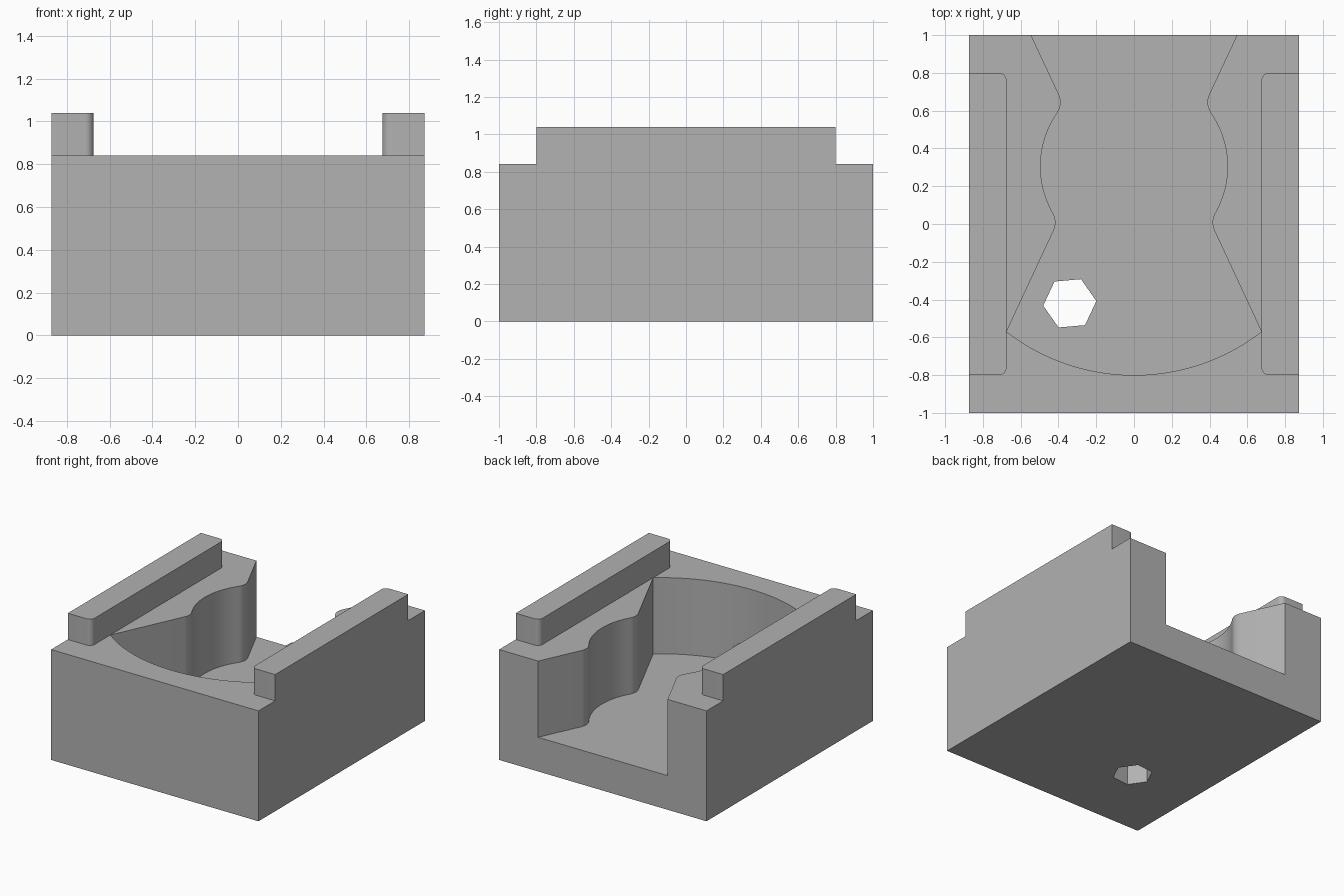
import bpy, bmesh
from math import radians, degrees, atan2, cos, sin

cube = bpy.data.objects.get("Cube")
if cube:
    bpy.data.objects.remove(cube, do_unlink=True)

grey = bpy.data.materials.new("plain_grey")
grey.use_nodes = True
colour = (0.445, 0.445, 0.445, 1)
grey.diffuse_color = colour
grey.node_tree.nodes["Principled BSDF"].inputs["Base Color"].default_value = colour


def arc(cx, cy, r, start, end, steps):
    """Points along an arc, angles in degrees."""
    angles = [radians(start + (end - start) * i / steps) for i in range(steps + 1)]
    return [(cx + r * cos(a), cy + r * sin(a)) for a in angles]


def prism(name, outline, z0, z1):
    """Extrude a flat outline from z0 to z1."""
    bm = bmesh.new()
    face = bm.faces.new([bm.verts.new((x, y, z0)) for x, y in outline])
    top = bmesh.ops.extrude_face_region(bm, geom=[face])["geom"]
    verts = [v for v in top if isinstance(v, bmesh.types.BMVert)]
    bmesh.ops.translate(bm, verts=verts, vec=(0, 0, z1 - z0))
    bmesh.ops.recalc_face_normals(bm, faces=bm.faces)
    mesh = bpy.data.meshes.new(name)
    bm.to_mesh(mesh)
    bm.free()
    mesh.materials.append(grey)
    obj = bpy.data.objects.new(name, mesh)
    bpy.context.collection.objects.link(obj)
    return obj


def activate(obj):
    bpy.ops.object.select_all(action="DESELECT")
    obj.select_set(True)
    bpy.context.view_layer.objects.active = obj


def cut(obj, cutter):
    mod = obj.modifiers.new("cut", "BOOLEAN")
    mod.operation = "DIFFERENCE"
    mod.solver = "EXACT"
    mod.object = cutter
    activate(obj)
    bpy.ops.object.modifier_apply(modifier=mod.name)
    bpy.data.objects.remove(cutter, do_unlink=True)


def smooth(obj):
    activate(obj)
    bpy.ops.object.shade_smooth_by_angle(angle=radians(30))


HALF_X, TOP, FLOOR = 0.873, 0.84, 0.26
RAIL_X, RAIL_Y, RAIL_TOP = 0.675, 0.8, 1.04

# Main block
body = prism("body", [(-HALF_X, -1), (HALF_X, -1), (HALF_X, 1), (-HALF_X, 1)], 0, TOP)

# Pocket: flared mouth at the back, round waist, fan with a curved front
mid_y, waist_r, neck_r, fan_r = 0.305, 0.495, 0.1, 1.105
up_x, up_y = 0.489, 0.6445
low_x, low_y = 0.516, 0.008
up = degrees(atan2(up_y - mid_y, up_x))
low = degrees(atan2(low_y - mid_y, low_x))
fan = degrees(atan2(-0.57 - mid_y, RAIL_X))
side = [(0.592, 1.1)]
side += arc(up_x, up_y, neck_r, 155, 180 + up, 10)
side += arc(0, mid_y, waist_r, up, low, 20)[1:-1]
side += arc(low_x, low_y, neck_r, 180 + low, 205, 10)
front = arc(0, mid_y, fan_r, fan, -180 - fan, 40)
pocket = side + front + [(-x, y) for x, y in reversed(side)]
cut(body, prism("pocket_cutter", pocket, FLOOR, TOP + 0.2))

# Six-sided drain hole through the floor
hole = arc(-0.34, -0.42, 0.141, 5, 305, 5)
cut(body, prism("hole_cutter", hole, -0.1, FLOOR + 0.1))
smooth(body)

# Side rails with rounded inner corners
r = 0.04
rail = [(HALF_X, -RAIL_Y), (HALF_X, RAIL_Y)]
rail += arc(RAIL_X + r, RAIL_Y - r, r, 90, 180, 8)
rail += arc(RAIL_X + r, r - RAIL_Y, r, 180, 270, 8)
for name, sign in (("left_rail", 1), ("right_rail", -1)):
    smooth(prism(name, [(sign * x, y) for x, y in rail], TOP, RAIL_TOP))
